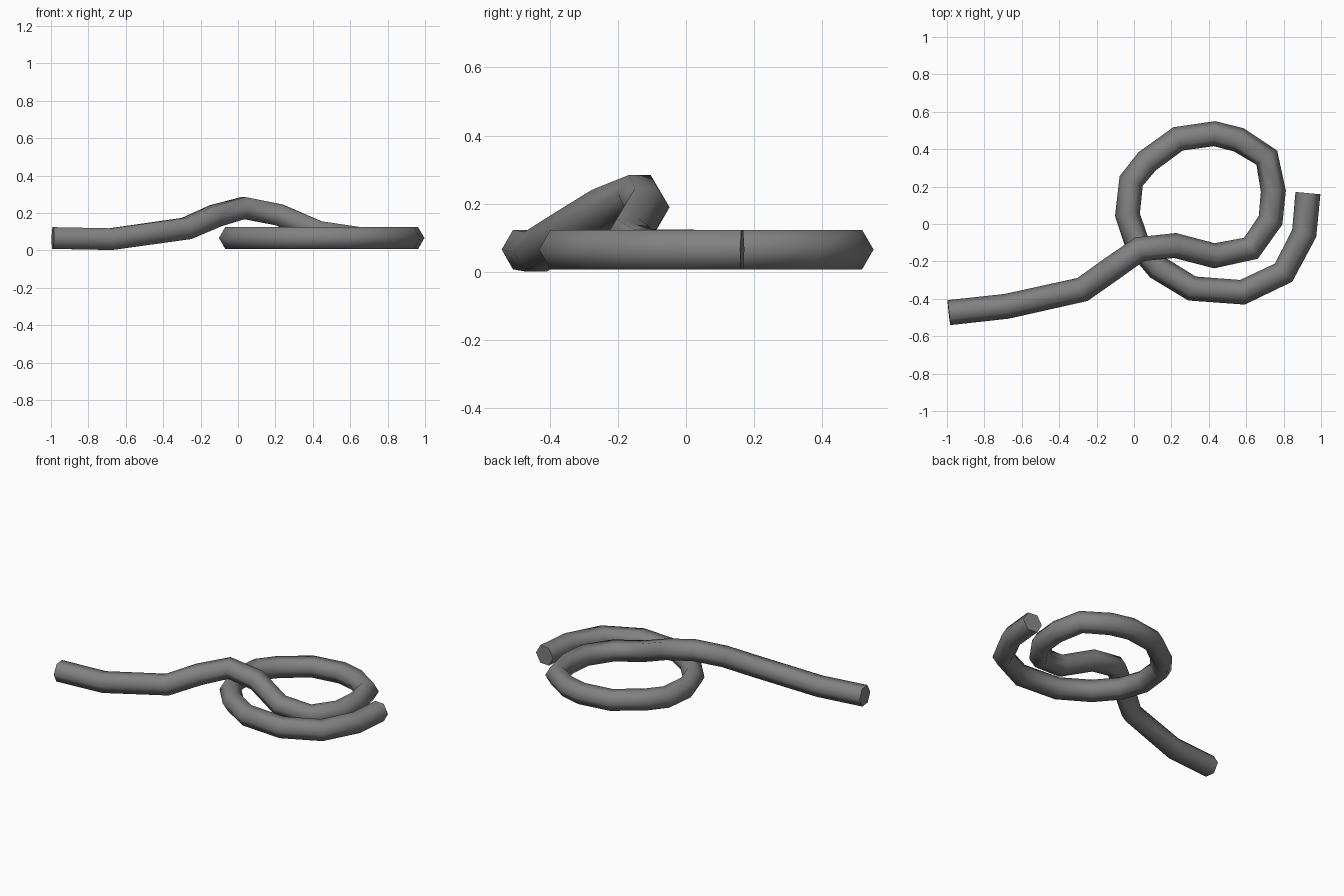
import bpy
import bmesh
import math
from mathutils import Vector

SIDES = 6
RADIUS = 0.067
REST = 0.066  # centre height of rope lying on the ground

default_cube = bpy.data.objects.get("Cube")
if default_cube:
    bpy.data.objects.remove(default_cube, do_unlink=True)


def make_material(name, colour):
    material = bpy.data.materials.new(name)
    material.use_nodes = True
    material.diffuse_color = colour
    shader = material.node_tree.nodes["Principled BSDF"]
    shader.inputs["Base Color"].default_value = colour
    return material


def section(bm, centre, tangent):
    """Ring of vertices around the path, kept level so a flat side faces up."""
    side = tangent.cross(Vector((0, 0, 1))).normalized()
    up = side.cross(tangent).normalized()
    ring = []
    for i in range(SIDES):
        angle = math.tau * i / SIDES
        offset = side * math.cos(angle) + up * math.sin(angle)
        ring.append(bm.verts.new(centre + offset * RADIUS))
    return ring


def make_tube(name, path, material):
    bm = bmesh.new()
    rings = []
    last = len(path) - 1
    for i, centre in enumerate(path):
        before = (centre - path[max(i - 1, 0)]).normalized()
        after = (path[min(i + 1, last)] - centre).normalized()
        rings.append(section(bm, centre, (before + after).normalized()))
    for ring, following in zip(rings, rings[1:]):
        for i in range(SIDES):
            j = (i + 1) % SIDES
            face = bm.faces.new((ring[i], ring[j], following[j], following[i]))
            face.smooth = True
    # Flat cut ends
    bm.faces.new(rings[0])
    bm.faces.new(rings[-1])
    bmesh.ops.recalc_face_normals(bm, faces=bm.faces)
    mesh = bpy.data.meshes.new(name)
    bm.to_mesh(mesh)
    bm.free()
    mesh.materials.append(material)
    tube = bpy.data.objects.new(name, mesh)
    bpy.context.collection.objects.link(tube)
    return tube


# Loose tail, rising over the loop and back down
tail = [
    (-0.99, -0.474, 0.066), (-0.68, -0.44, 0.06), (-0.275, -0.35, 0.117),
    (-0.12, -0.24, 0.185), (0.03, -0.135, 0.227), (0.22, -0.115, 0.19),
    (0.43, -0.17, 0.1), (0.625, -0.13, 0.068),
]

# Round loop on the ground, then the outer end
loop = [
    (0.73, 0.02), (0.745, 0.175), (0.71, 0.355), (0.56, 0.45),
    (0.43, 0.483), (0.235, 0.455), (0.07, 0.335), (-0.015, 0.23),
    (-0.035, 0.05), (0.015, -0.1), (0.13, -0.235), (0.31, -0.345),
    (0.58, -0.365), (0.8, -0.26), (0.91, -0.05), (0.93, 0.165),
]

path = [Vector(p) for p in tail] + [Vector((x, y, REST)) for x, y in loop]
grey = make_material("rope grey", (0.22, 0.22, 0.22, 1))
make_tube("rope", path, grey)
